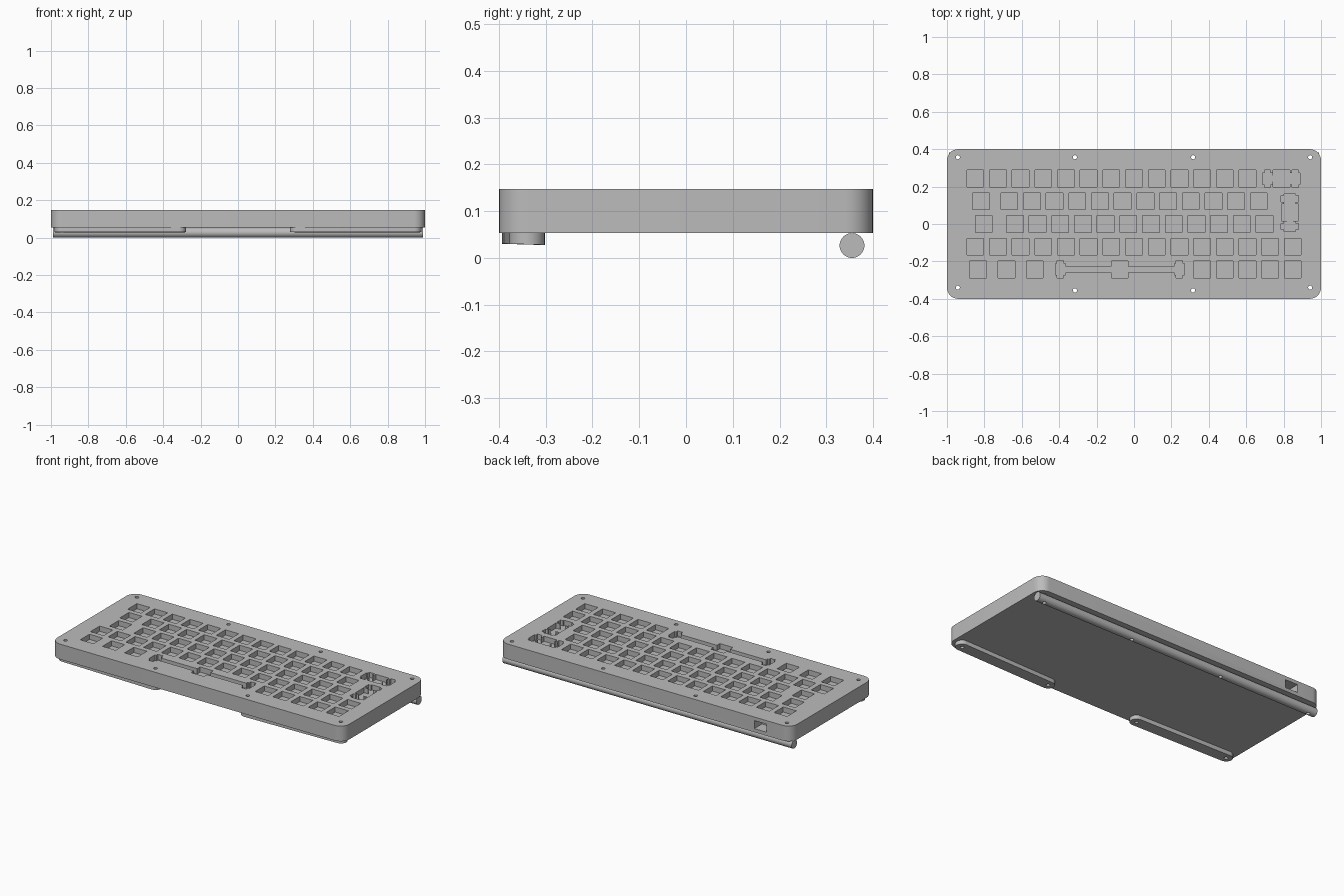
import bpy, bmesh, math
from mathutils import Matrix, Vector

old = bpy.data.objects.get("Cube")
if old:
    bpy.data.objects.remove(old, do_unlink=True)

grey = bpy.data.materials.new("case_grey")
grey.use_nodes = True
COLOUR = (0.5, 0.5, 0.5, 1)
grey.diffuse_color = COLOUR
grey.node_tree.nodes["Principled BSDF"].inputs["Base Color"].default_value = COLOUR

U = 0.1212                 # key pitch
HOLE = 0.09                # switch opening
TOP, BOTTOM = 0.147, 0.053
POCKET = 0.032             # depth of the switch openings


def add_object(name, bm):
    bmesh.ops.recalc_face_normals(bm, faces=bm.faces)
    mesh = bpy.data.meshes.new(name)
    bm.to_mesh(mesh)
    bm.free()
    obj = bpy.data.objects.new(name, mesh)
    bpy.context.collection.objects.link(obj)
    mesh.materials.append(grey)
    return obj


def add_box(bm, x, y, z, sx, sy, sz):
    bmesh.ops.create_cube(bm, size=1, matrix=Matrix.Translation((x, y, z))
                          @ Matrix.Diagonal((sx, sy, sz, 1)))


def add_cylinder(bm, radius, depth, matrix, sides):
    bmesh.ops.create_cone(bm, cap_ends=True, segments=sides, radius1=radius,
                          radius2=radius, depth=depth, matrix=matrix)


def rounded_prism(name, centres, radius, z0, z1, tilt=0.0):
    """Extrude the outline of equal arcs swept around the centres."""
    bm = bmesh.new()
    sweep, steps, verts = 2 * math.pi / len(centres), 32 // len(centres), []
    for i, (cx, cy) in enumerate(centres):
        for k in range(steps + 1):
            a = -math.pi / 2 + sweep * (i + k / steps)
            verts.append(bm.verts.new((cx + radius * math.cos(a),
                                       cy + radius * math.sin(a), z1)))
    face = bm.faces.new(verts)
    out = bmesh.ops.extrude_face_region(bm, geom=[face])
    for v in out["geom"]:
        if isinstance(v, bmesh.types.BMVert):
            v.co.z = z0 - tilt * (v.co.y - centres[0][1])
    return add_object(name, bm)


def cut(obj, cutter):
    mod = obj.modifiers.new("cut", 'BOOLEAN')
    mod.operation, mod.solver, mod.object = 'DIFFERENCE', 'EXACT', cutter
    mod.use_self = True
    dg = bpy.context.evaluated_depsgraph_get()
    mesh = bpy.data.meshes.new_from_object(obj.evaluated_get(dg))
    obj.modifiers.clear()
    obj.data = mesh


# Switch openings
pockets = bmesh.new()


def pocket(x, y, sx, sy):
    add_box(pockets, x, y, TOP, sx, sy, 2 * POCKET)


def stabilised_key(x, y, reach, upright=False):
    """Switch opening with a stabiliser slot on each side and a joining bar."""
    def place(dx, dy, sx, sy):
        if upright:
            dx, dy, sx, sy = dy, dx, sy, sx
        pocket(x + dx, y + dy, sx, sy)
    place(0, 0, HOLE, HOLE)
    place(0, 0, 2 * reach, 0.033)
    for side in (-1, 1):
        place(side * reach, 0, 0.053, 0.06)
        place(side * reach, 0, 0.034, 0.094)


def key_x(units):
    return (units - 7.5) * U


rows = [
    (2, [0.5 + i for i in range(13)]),
    (1, [0.75] + [2 + i for i in range(12)]),
    (0, [0.875] + [2.25 + i for i in range(12)]),
    (-1, [0.5 + i for i in range(15)]),
    (-2, [0.625, 1.875, 3.125] + [10.5 + i for i in range(5)]),
]
for row, units in rows:
    for u in units:
        pocket(key_x(u), row * U, HOLE, HOLE)
stabilised_key(key_x(14), 2 * U, 0.074)
stabilised_key(key_x(14.375), U / 2, 0.074, upright=True)
stabilised_key(key_x(6.875), -2 * U, 0.318)

# Cable port in the back wall
add_box(pockets, -0.79, 0.38, 0.1, 0.085, 0.11, 0.05)
pocket_cutter = add_object("pocket_cutter", pockets)

# Screw holes through the case, feet and rod
screws = bmesh.new()
for side in (-1, 1):
    for x, y in ((0.942, -0.34), (0.316, -0.355), (0.942, 0.357), (0.316, 0.357)):
        add_cylinder(screws, 0.011, 0.5, Matrix.Translation((side * x, y, 0.1)), 16)
screw_cutter = add_object("screw_cutter", screws)

# Case
R = 0.06
cx, cy = 1 - R, 0.4 - R
case = rounded_prism("case", [(cx, -cy), (cx, cy), (-cx, cy), (-cx, -cy)],
                     R, BOTTOM, TOP)
cut(case, pocket_cutter)
parts = [case]

# Front feet, slightly slanted towards the corners
for name, side in (("left_foot", 1), ("right_foot", -1)):
    ends = sorted([(side * 0.942, -0.34), (side * 0.316, -0.355)], reverse=True)
    parts.append(rounded_prism(name, ends, 0.038, 0.029, BOTTOM, 0.03))

# Rear support rod
rod = bmesh.new()
add_cylinder(rod, 0.0265, 1.98, Matrix.Translation((0, 0.355, 0.0265))
             @ Matrix.Rotation(math.pi / 2, 4, 'Y'), 48)
parts.append(add_object("rear_rod", rod))

for obj in parts:
    cut(obj, screw_cutter)
for helper in (pocket_cutter, screw_cutter):
    bpy.data.objects.remove(helper, do_unlink=True)

bpy.ops.object.select_all(action='DESELECT')
for obj in parts:
    obj.select_set(True)
bpy.context.view_layer.objects.active = case
bpy.ops.object.shade_smooth_by_angle(angle=math.radians(30))
